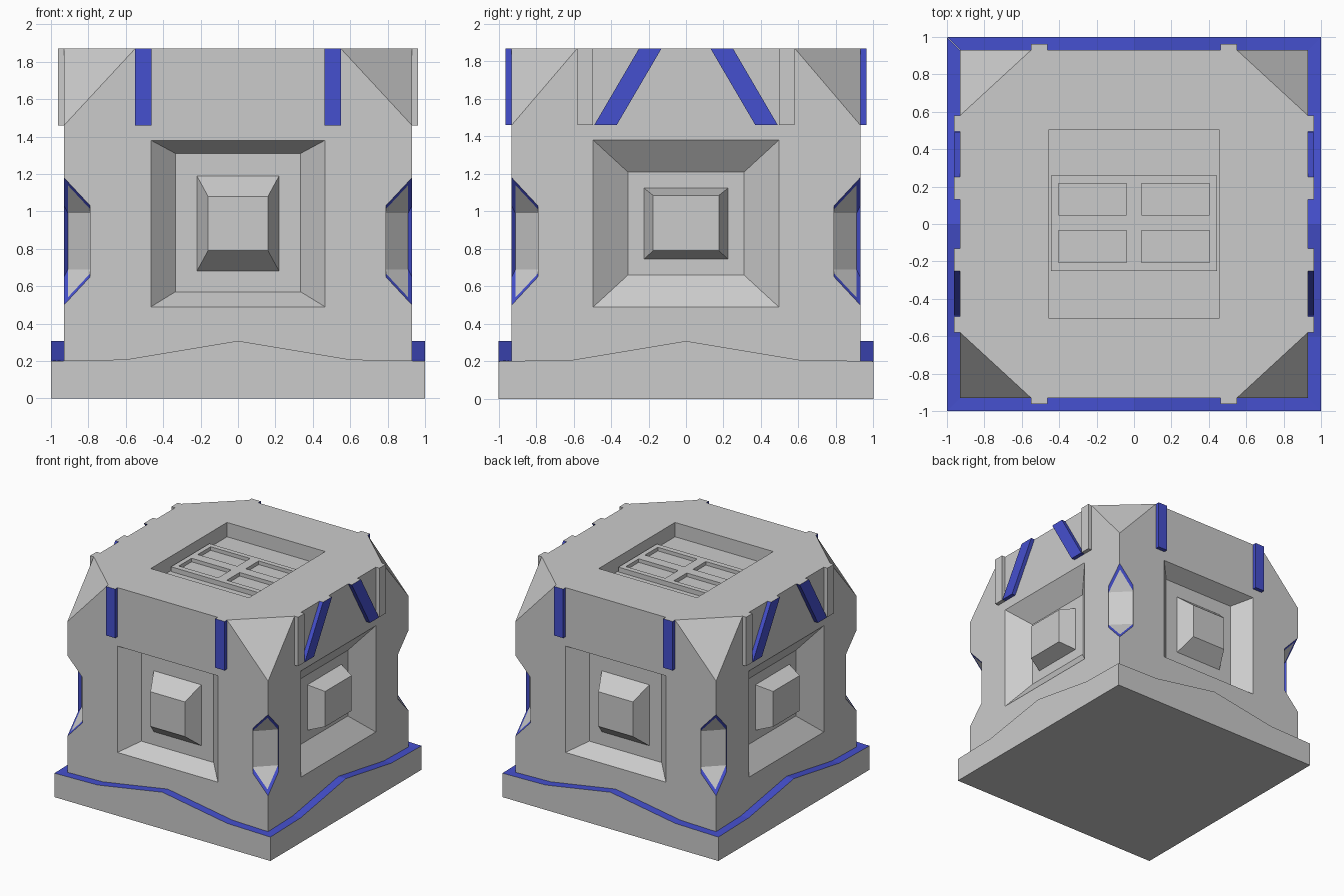
import bpy, bmesh, math
from mathutils import Vector, Matrix

if "Cube" in bpy.data.objects:
    bpy.data.objects.remove(bpy.data.objects["Cube"])

blue = bpy.data.materials.new("blue_trim")
blue.diffuse_color = (0.06, 0.08, 0.62, 1)
blue.use_nodes = True
blue.node_tree.nodes["Principled BSDF"].inputs["Base Color"].default_value = blue.diffuse_color
B, TOP, D = 0.93, 1.87, 0.13      # body half width, top height, window depth


def turn(points, k):
    m = Matrix.Rotation(k * math.pi / 2, 3, 'Z')
    return [m @ Vector(p) for p in points]


def loft(bm, a, b):
    """Closed solid between two matching loops."""
    va, vb = [bm.verts.new(p) for p in a], [bm.verts.new(p) for p in b]
    n = len(va)
    faces = [bm.faces.new(va), bm.faces.new(vb[::-1])]
    for i in range(n):
        j = (i + 1) % n
        faces.append(bm.faces.new((va[i], vb[i], vb[j], va[j])))
    bmesh.ops.recalc_face_normals(bm, faces=faces)
    return faces


def hull(bm, points):
    vs = [bm.verts.new(p) for p in points]
    res = bmesh.ops.convex_hull(bm, input=vs)
    faces = [f for f in res['geom'] if isinstance(f, bmesh.types.BMFace)]
    bmesh.ops.recalc_face_normals(bm, faces=faces)
    return faces


def rect(x0, x1, y0, y1, z):
    return [(x0, y0, z), (x1, y0, z), (x1, y1, z), (x0, y1, z)]


def wall_rect(hw, z0, z1, y):
    return [Vector(p) for p in ((-hw, y, z0), (hw, y, z0), (hw, y, z1), (-hw, y, z1))]


def finish(bm, name):
    me = bpy.data.meshes.new(name)
    bm.to_mesh(me)
    bm.free()
    me.materials.append(None)
    me.materials.append(blue)
    ob = bpy.data.objects.new(name, me)
    bpy.context.collection.objects.link(ob)
    return ob


def cut(ob, bm):
    cutter = finish(bm, "cutter")
    cutter.hide_render = True
    mod = ob.modifiers.new("cut", 'BOOLEAN')
    mod.operation, mod.solver, mod.object = 'DIFFERENCE', 'EXACT', cutter
    bpy.context.view_layer.objects.active = ob
    bpy.ops.object.modifier_apply(modifier=mod.name)
    bpy.data.objects.remove(cutter)


# Window sizes: (outer hw, z0, z1), (floor), (boss base), (boss face)
front_win = [(0.465, 0.49, 1.38), (0.335, 0.57, 1.31), (0.22, 0.68, 1.19), (0.16, 0.79, 1.08)]
side_win = [(0.495, 0.49, 1.38), (0.31, 0.66, 1.21), (0.225, 0.745, 1.125), (0.175, 0.79, 1.085)]

# Body block and everything carved out of it
bm = bmesh.new()
loft(bm, rect(-B, B, -B, B, 0), rect(-B, B, -B, B, TOP))
body = finish(bm, "body")
cb = bmesh.new()
for k in range(4):
    # sloped window recess
    win = side_win if k % 2 else front_win
    outer, floor = wall_rect(*win[0], -B), wall_rect(*win[1], -B + D)
    outer = [f + (o - f) * 1.2 for o, f in zip(outer, floor)]
    loft(cb, turn(outer, k), turn(floor, k))

    # cut top corner, enlarged about a point on its sloping plane
    a, b = (0.55, 0.58) if k % 2 == 0 else (0.58, 0.55)
    pts = [Vector(p) for p in ((B, -B, TOP), (a, -B, TOP), (B, -b, TOP), (B, -B, 1.46))]
    g = (pts[1] + pts[2] + pts[3]) / 3
    hull(cb, turn([g + (p - g) * 1.3 for p in pts], k))

    # stopped chamfer on the vertical edge, with a blue rim
    inner, rim = [], []
    for s in (-1, 1):
        for x, y, zi, zo in ((0.91, -0.91, 0.30, 0.34), (0.77, -0.91, 0.15, 0.19), (0.91, -0.77, 0.15, 0.19)):
            i = Vector((x, y, 0.84 + s * zi))
            o = Vector((x + 0.02, y - 0.02, 0.84 + s * zo))
            inner.append(i)
            rim.append(i + (o - i) * 1.5)
    for f in hull(cb, turn(inner + rim, k)):
        if any(max(abs(v.co.x), abs(v.co.y)) > 0.915 or min(abs(v.co.x), abs(v.co.y)) > 0.915
               for v in f.verts):
            f.material_index = 1
# pit in the top
loft(cb, rect(-0.455, 0.455, -0.505, 0.505, 1.75), rect(-0.455, 0.455, -0.505, 0.505, 2.0))
cut(body, cb)

# Bosses inside the four windows
bm = bmesh.new()
for k in range(4):
    win = side_win if k % 2 else front_win
    loft(bm, turn(wall_rect(*win[2], -B + D), k), turn(wall_rect(*win[3], -B), k))
finish(bm, "window_bosses")

# Panel with four pockets in the top pit
bm = bmesh.new()
loft(bm, rect(-0.445, 0.445, -0.25, 0.258, 1.75), rect(-0.445, 0.445, -0.25, 0.258, 1.79))
panel = finish(bm, "top_panel")
cb = bmesh.new()
for x in (-0.405, 0.04):
    for y in (-0.205, 0.047):
        loft(cb, rect(x, x + 0.365, y, y + 0.17, 1.76), rect(x, x + 0.365, y, y + 0.17, 1.9))
cut(panel, cb)

# Plinth: four mitred sides with a peaked blue top edge
bm = bmesh.new()
for k in range(4):
    def side(e, y):
        prof = [(-e, 0), (e, 0), (e, 0.2), (0.6, 0.208), (0, 0.308), (-0.6, 0.208), (-e, 0.2)]
        return turn([(x, y, z) for x, z in prof], k)
    for f in loft(bm, side(1, -1), side(B, -B)):
        f.normal_update()
        if f.normal.z > 0.9:
            f.material_index = 1
finish(bm, "plinth")

# Raised ribs below the top edge: straight on front and back, slanted pairs on the sides
blue_ribs, grey_ribs = bmesh.new(), bmesh.new()


def rib(bm, k, s, x_low, x_high, w, colour):
    prof = [(x_low, 1.46), (x_low + w, 1.46), (x_high + w, TOP), (x_high, TOP)]
    loops = [turn([(s * x, y, z) for x, z in prof], k) for y in (-0.963, -B)]
    for f in loft(bm, *loops):
        f.normal_update()
        f.material_index = colour if f.normal.z < 0.95 else 0


for k in range(4):
    for s in (-1, 1):
        if k % 2 == 0:
            rib(blue_ribs, k, s, 0.463, 0.463, 0.087, 1)
        else:
            rib(blue_ribs, k, s, 0.37, 0.13, 0.12, 1)
            rib(grey_ribs, k, s, 0.495, 0.495, 0.085, 0)
finish(blue_ribs, "blue_ribs")
finish(grey_ribs, "grey_ribs")
